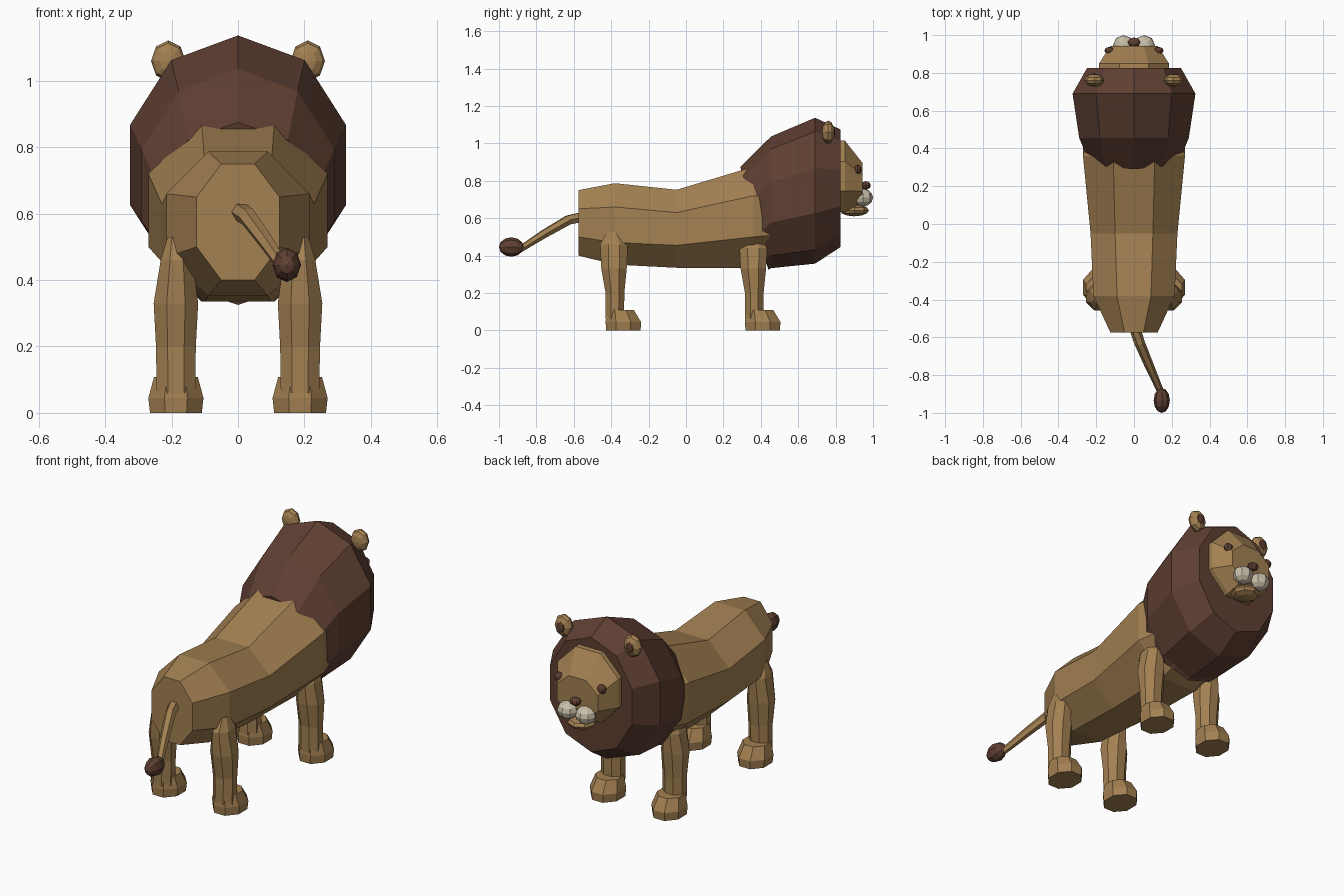
import bpy, bmesh, math
from mathutils import Vector, Matrix

if "Cube" in bpy.data.objects:
    bpy.data.objects.remove(bpy.data.objects["Cube"])


def material(name, rgb):
    m = bpy.data.materials.new(name)
    m.diffuse_color = (*rgb, 1)
    m.use_nodes = True
    m.node_tree.nodes["Principled BSDF"].inputs["Base Color"].default_value = m.diffuse_color
    return m


TAN = material("tan fur", (0.37, 0.22, 0.085))
BROWN = material("dark brown hair", (0.115, 0.05, 0.032))
CREAM = material("cream muzzle", (0.58, 0.52, 0.40))


def finish(name, bm, mat):
    bmesh.ops.recalc_face_normals(bm, faces=bm.faces)
    mesh = bpy.data.meshes.new(name)
    bm.to_mesh(mesh)
    bm.free()
    mesh.materials.append(mat)
    ob = bpy.data.objects.new(name, mesh)
    bpy.context.collection.objects.link(ob)
    return ob


def loft(name, rings, mat):
    """Skin a list of equal-sized point rings and cap both ends."""
    bm = bmesh.new()
    loops = [[bm.verts.new(p) for p in ring] for ring in rings]
    n = len(loops[0])
    for a, b in zip(loops, loops[1:]):
        for i in range(n):
            j = (i + 1) % n
            bm.faces.new((a[i], a[j], b[j], b[i]))
    bm.faces.new(loops[0])
    bm.faces.new(loops[-1])
    return finish(name, bm, mat)


def ball(name, loc, size, mat, seg=8, rings=6, rot=(0, 0, 0)):
    bm = bmesh.new()
    bmesh.ops.create_uvsphere(bm, u_segments=seg, v_segments=rings, radius=1)
    turn = Matrix.Rotation(rot[2], 4, 'Z') @ Matrix.Rotation(rot[0], 4, 'X')
    bm.transform(Matrix.Translation(loc) @ turn @ Matrix.Diagonal((*size, 1)))
    return finish(name, bm, mat)


def flat_ring(cx, cy, z, rx, ry, n=8):
    """Horizontal polygon with flat sides facing the axes."""
    k = 1 / math.cos(math.pi / n)
    return [(cx + k * rx * math.cos((i + .5) * math.tau / n),
             cy + k * ry * math.sin((i + .5) * math.tau / n), z) for i in range(n)]


def upright_ring(y, z, rx, rz, n, start, lean=0):
    """Polygon facing along y; lean shifts the top backwards."""
    pts = []
    for i in range(n):
        a = start + i * math.tau / n
        pts.append((rx * math.cos(a), y - lean * math.sin(a), z + rz * math.sin(a)))
    return pts


# Body: eight-sided trunk from rump to shoulders
def body_ring(y, top, hi, lo, bottom, half_top, half_side):
    right = [(half_top, y, top), (half_side, y, hi), (half_side, y, lo), (half_top, y, bottom)]
    return right + [(-x, b, z) for x, b, z in reversed(right)]


loft("body", [body_ring(-.575, .75, .65, .50, .40, .05, .125),
              body_ring(-.38, .787, .66, .47, .352, .09, .215),
              body_ring(-.05, .752, .63, .455, .335, .10, .23),
              body_ring(.36, .875, .72, .50, .335, .11, .27),
              body_ring(.58, .82, .70, .52, .42, .10, .21)], TAN)

# Mane: ten-sided barrel
s = math.pi / 2
loft("mane", [upright_ring(.365, .60, .255, .275, 10, s, .075),
              upright_ring(.455, .685, .305, .352, 10, s),
              upright_ring(.69, .747, .342, .39, 10, s),
              upright_ring(.825, .76, .262, .315, 10, s)], BROWN)

# Head: tapered eight-sided face
e = math.pi / 8
loft("face", [upright_ring(.75, .825, .20, .215, 8, e),
              upright_ring(.85, .825, .20, .205, 8, e),
              upright_ring(.943, .79, .135, .115, 8, e)], TAN)
ball("jaw", (0, .90, .642), (.075, .078, .032), TAN)
ball("nose", (0, .962, .775), (.032, .026, .022), BROWN)

for side, sx in (("left", -1), ("right", 1)):
    # Facial details and ears
    ball(side + "_muzzle", (sx * .055, .947, .71), (.056, .053, .047), CREAM)
    ball(side + "_eye", (sx * .13, .918, .86), (.027, .02, .025), BROWN)
    ball(side + "_ear", (sx * .21, .76, 1.06), (.052, .062, .033), TAN, 8, 6, (s, 0, 0))
    ball(side + "_inner_ear", (sx * .21, .785, 1.06), (.028, .034, .012), BROWN, 8, 4, (s, 0, 0))

    # Legs with paws
    for end, y in (("hind", -.385), ("front", .36)):
        drop = 0 if end == "hind" else -.02
        x = sx * .187
        loft(f"{side}_{end}_leg", [flat_ring(x, y + .045 * .1, .06, .058, .05),
                                   flat_ring(x, y + .005, .20, .060, .05),
                                   flat_ring(x, y, .33, .067, .068),
                                   flat_ring(sx * .185, y, .46 + drop, .048, .074),
                                   flat_ring(sx * .19, y - .005, .53 + drop, .022, .03)], TAN)
        loft(f"{side}_{end}_paw", [flat_ring(x, y + .05, 0, .078, .092),
                                   flat_ring(x, y + .05, .045, .083, .095),
                                   flat_ring(x, y + .035, .108, .066, .072)], TAN)

# Tail: thin tube along a drooping path, with a tuft
path = [Vector(p) for p in ((0, -.54, .61), (.03, -.63, .59), (.085, -.76, .515), (.14, -.885, .435))]
tail = []
for i, p in enumerate(path):
    d = (path[min(i + 1, 3)] - path[max(i - 1, 0)]).normalized()
    u = d.cross(Vector((0, 0, 1))).normalized()
    v = u.cross(d)
    r = (.03, .028, .024, .018)[i]
    tail.append([p + r * (u * math.cos(a * math.tau / 6) + v * math.sin(a * math.tau / 6))
                 for a in range(6)])
loft("tail", tail, TAN)
ball("tail_tuft", (.147, -.934, .446), (.043, .052, .066), BROWN, 8, 6, (s, 0, 0))
